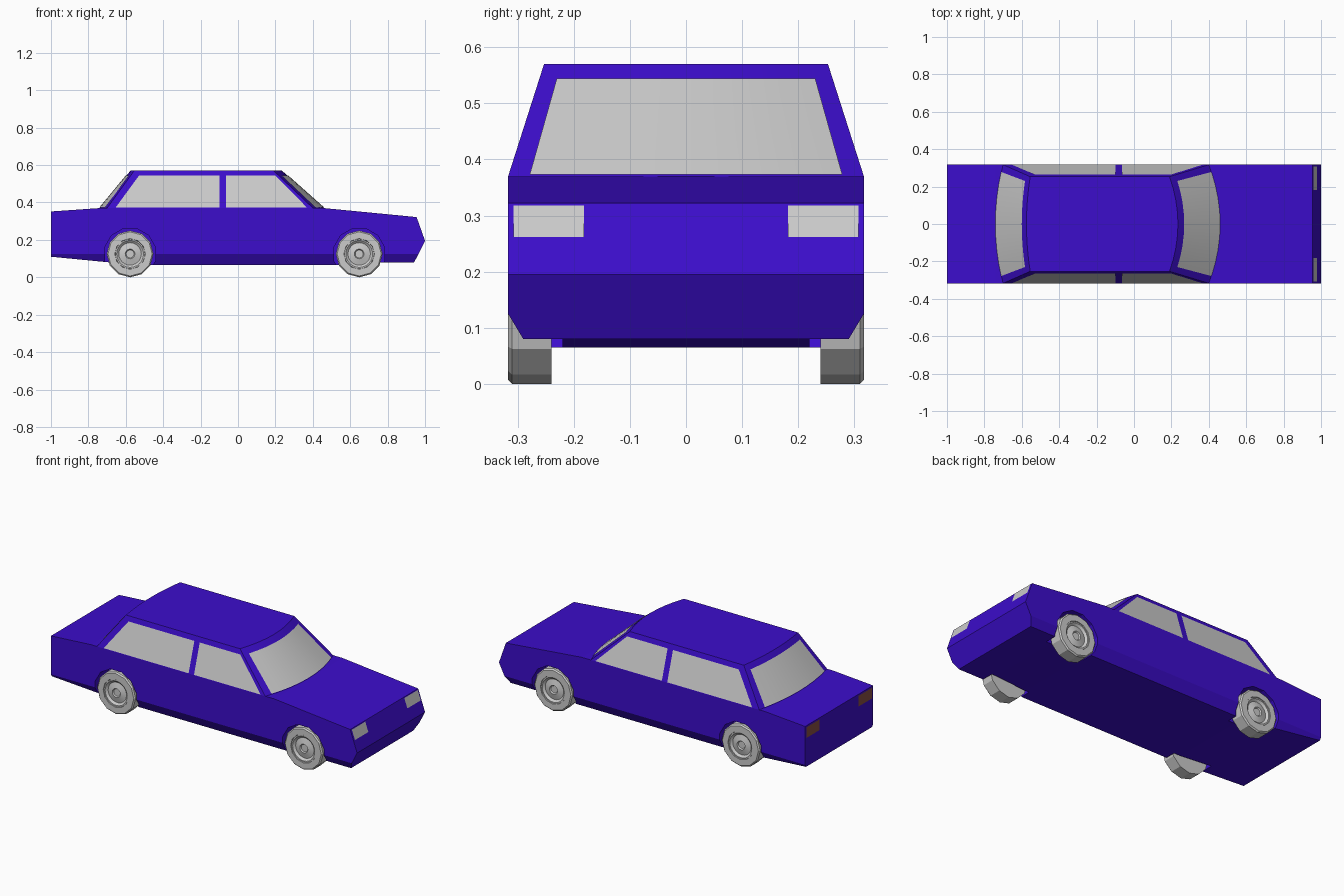
import bpy, bmesh, math
from mathutils import Matrix, Vector

if "Cube" in bpy.data.objects:
    bpy.data.objects.remove(bpy.data.objects["Cube"])

W, BELT, ROOF, ROOF_W = 0.317, 0.37, 0.57, 0.253
WHEELS_X = (-0.577, 0.648)


def material(name, color):
    m = bpy.data.materials.new(name)
    m.diffuse_color = color
    m.use_nodes = True
    m.node_tree.nodes["Principled BSDF"].inputs["Base Color"].default_value = m.diffuse_color
    return m


PAINT = material("blue_paint", (0.045, 0.004, 0.60, 1))
RED = material("tail_red", (0.25, 0.08, 0.06, 1))


def finish(name, bm, mat=None, smooth=None, recalc=True):
    if recalc:
        bmesh.ops.recalc_face_normals(bm, faces=bm.faces)
    me = bpy.data.meshes.new(name)
    bm.to_mesh(me)
    bm.free()
    ob = bpy.data.objects.new(name, me)
    bpy.context.collection.objects.link(ob)
    if mat:
        me.materials.append(mat)
    if smooth:
        bpy.ops.object.select_all(action='DESELECT')
        ob.select_set(True)
        bpy.context.view_layer.objects.active = ob
        bpy.ops.object.shade_smooth_by_angle(angle=math.radians(smooth))
    return ob


def panel(name, low, high, mat=None):
    """Strip of quads between two rows, listed left to right seen from outside."""
    bm = bmesh.new()
    a = [bm.verts.new(p) for p in low]
    b = [bm.verts.new(p) for p in high]
    for i in range(len(a) - 1):
        bm.faces.new((a[i], a[i + 1], b[i + 1], b[i]))
    return finish(name, bm, mat, 30, recalc=False)


def lathe(name, profile, sides, x, z, sy, smooth):
    """Revolve (radius, y) pairs about a sideways axle."""
    bm = bmesh.new()
    vs = [bm.verts.new((r, y * sy, 0)) for r, y in profile]
    es = [bm.edges.new(p) for p in zip(vs, vs[1:])]
    bmesh.ops.spin(bm, geom=vs + es, cent=(0, 0, 0), axis=(0, 1, 0),
                   angle=math.tau, steps=sides, use_merge=True)
    bmesh.ops.remove_doubles(bm, verts=bm.verts, dist=1e-5)
    bmesh.ops.translate(bm, verts=bm.verts, vec=(x, 0, z))
    return finish(name, bm, None, smooth)


# Lower body: side profile extruded across, sills chamfered
side = [(-1, 0.11), (-0.69, 0.08), (-0.5, 0.065), (0.55, 0.065), (0.75, 0.08),
        (0.942, 0.08), (1, 0.195), (0.955, 0.322), (0.46, BELT), (-0.74, BELT), (-1, 0.352)]
bm = bmesh.new()
f = bm.faces.new([bm.verts.new((x, -W, z)) for x, z in side])
ext = bmesh.ops.extrude_face_region(bm, geom=[f])
bmesh.ops.translate(bm, vec=(0, 2 * W, 0),
                    verts=[v for v in ext['geom'] if isinstance(v, bmesh.types.BMVert)])
bmesh.ops.recalc_face_normals(bm, faces=bm.faces)
for s in (-1, 1):
    cut = bmesh.ops.bisect_plane(bm, geom=bm.verts[:] + bm.edges[:] + bm.faces[:],
                                 plane_co=(0, s * W, 0.125),
                                 plane_no=Vector((0, s * 0.857, -0.515)), clear_outer=True)
    bmesh.ops.holes_fill(bm, edges=[e for e in bm.edges if e.is_boundary], sides=0)
body = finish("lower_body", bm, PAINT)

# Wheel arches cut out of the body
bm = bmesh.new()
for x in WHEELS_X:
    for s in (-1, 1):
        mat = (Matrix.Translation((x, s * 0.32, 0.125)) @ Matrix.Rotation(math.pi / 2, 4, 'X')
               @ Matrix.Rotation(math.pi / 12, 4, 'Z'))
        bmesh.ops.create_cone(bm, cap_ends=True, segments=12, radius1=0.14, radius2=0.14,
                              depth=0.20, matrix=mat)
cutter = finish("arch_cutter", bm, PAINT)
cutter.hide_render = True
mod = body.modifiers.new("arches", 'BOOLEAN')
mod.operation, mod.object, mod.solver = 'DIFFERENCE', cutter, 'EXACT'
bpy.context.view_layer.objects.active = body
bpy.ops.object.modifier_apply(modifier=mod.name)
bpy.data.objects.remove(cutter)


# Cabin: bowed front and rear screens, sides leaning inward
def screen(front, t, v, lift=0.0):
    """Point on the front or rear screen: t across (-1..1), v from belt to roof."""
    (c0, b0), (c1, b1) = (((0.46, -0.06), (0.235, -0.045)) if front
                          else ((-0.74, 0.04), (-0.575, 0.02)))
    x = (c0 + b0 * t * t) * (1 - v) + (c1 + b1 * t * t) * v
    y = t * (W + (ROOF_W - W) * v)
    return (x + (lift if front else -lift), y, BELT + (ROOF - BELT) * v + lift * 0.5)


STEPS = [i / 4 - 1 for i in range(9)]
bm = bmesh.new()
rings = []
for v in (0, 1):
    pts = [screen(True, t, v) for t in STEPS] + [screen(False, -t, v) for t in STEPS]
    rings.append([bm.verts.new(p) for p in pts])
for i in range(18):
    j = (i + 1) % 18
    bm.faces.new((rings[0][i], rings[0][j], rings[1][j], rings[1][i]))
bm.faces.new(rings[0])
bm.faces.new(rings[1])
finish("cabin", bm, PAINT, 30)

# Glass
for front, name in ((True, "windscreen"), (False, "rear_window")):
    ts = [0.88 * t * (1 if front else -1) for t in STEPS]
    panel(name, [screen(front, t, 0.01, 0.003) for t in ts],
          [screen(front, t, 0.865, 0.003) for t in ts])

for s, label in ((-1, "right"), (1, "left")):
    for name, (x0, x1), (x2, x3) in (("rear_side_window", (-0.655, -0.10), (-0.53, -0.10)),
                                     ("front_side_window", (-0.065, 0.37), (-0.065, 0.20))):
        low = [(x, s * (W + 0.001), BELT + 0.002) for x in (x0, x1)]
        high = [(x, s * (W - 0.0525), 0.543) for x in (x2, x3)]
        panel(f"{label}_{name}", low[::-s], high[::-s])

    # Lamps
    ys = sorted((s * 0.182, s * 0.307))
    panel(f"{label}_headlamp", [(0.979, y, 0.262) for y in ys], [(0.959, y, 0.318) for y in ys])
    panel(f"{label}_tail_lamp", [(-1.001, y, 0.28) for y in ys[::-1]],
          [(-1.001, y, 0.343) for y in ys[::-1]], RED)

    # Wheels: twelve-sided tyre with a dished round rim and hub
    for x, end in zip(WHEELS_X, ("rear", "front")):
        lathe(f"{label}_{end}_tyre", [(0, 0.24), (0.125, 0.24), (0.125, 0.310), (0.118, W),
                                      (0.082, W), (0.078, 0.295), (0, 0.295)],
              12, x, 0.125, s, 20)
        lathe(f"{label}_{end}_rim", [(0, 0.29), (0.079, 0.29), (0.079, 0.313), (0.072, 0.313),
                                     (0.060, 0.302), (0.026, 0.311), (0.021, 0.304), (0, 0.304)],
              24, x, 0.125, s, 30)
